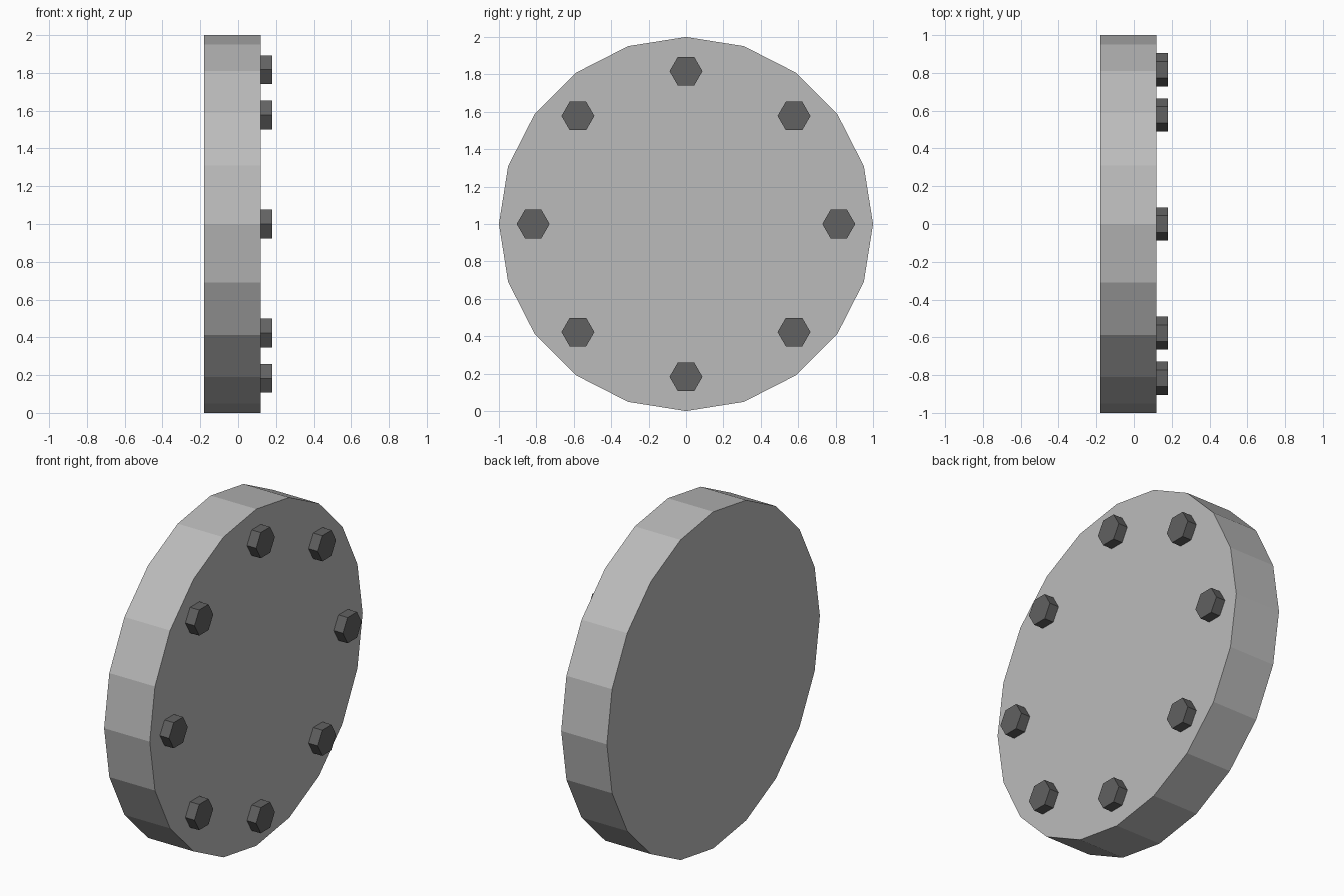
import bpy
from math import cos, sin, pi

cube = bpy.data.objects.get("Cube")
if cube:
    bpy.data.objects.remove(cube, do_unlink=True)


def make_material(name, color):
    mat = bpy.data.materials.new(name)
    mat.use_nodes = True
    mat.diffuse_color = color
    mat.node_tree.nodes["Principled BSDF"].inputs["Base Color"].default_value = color
    return mat


def x_cylinder(name, sides, radius, x0, x1, y, z, mat):
    """Flat-sided cylinder along x, with a corner pointing along y."""
    bpy.ops.mesh.primitive_cylinder_add(
        vertices=sides, radius=radius, depth=x1 - x0,
        location=((x0 + x1) / 2, y, z), rotation=(0, pi / 2, 0))
    obj = bpy.context.object
    obj.name = name
    obj.data.materials.append(mat)
    return obj


steel = make_material("light grey steel", (0.5, 0.5, 0.5, 1))
dark_steel = make_material("dark grey steel", (0.12, 0.12, 0.12, 1))

BACK, FACE, BOLT_TOP = -0.18, 0.12, 0.18
BOLT_RING, BOLT_COUNT = 0.817, 8

# Round plate
x_cylinder("plate", 20, 1, BACK, FACE, 0, 1, steel)

# Ring of hexagonal bolt heads, slightly sunk into the plate
for i in range(BOLT_COUNT):
    a = 2 * pi * i / BOLT_COUNT
    x_cylinder(f"bolt_head_{i + 1}", 6, 0.088, FACE - 0.01, BOLT_TOP,
               BOLT_RING * cos(a), 1 + BOLT_RING * sin(a), dark_steel)
